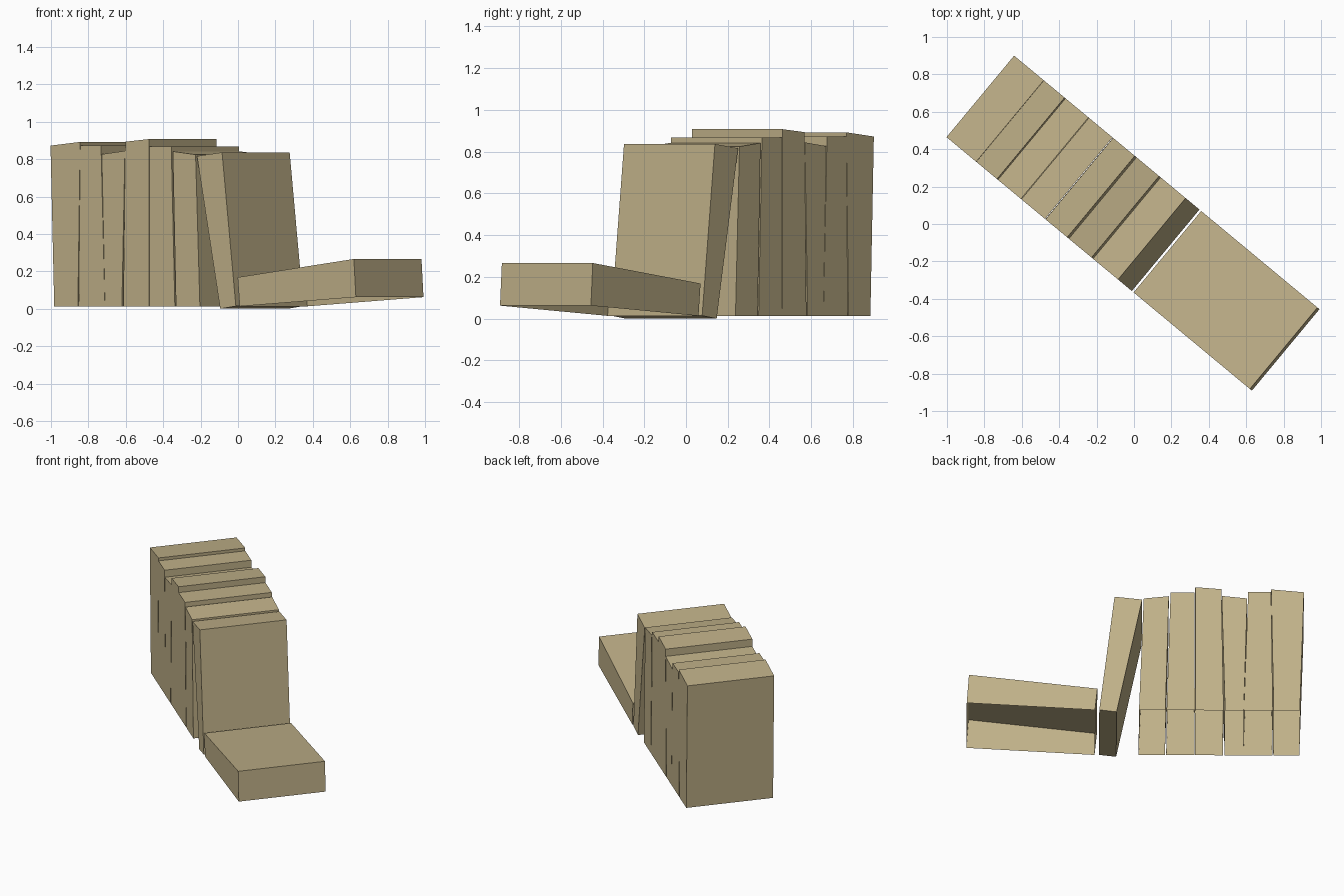
import bpy, bmesh, math
from mathutils import Matrix

if "Cube" in bpy.data.objects:
    bpy.data.objects.remove(bpy.data.objects["Cube"])

HALF_DEPTH = 0.283
ROW_TURN = Matrix.Rotation(math.radians(-39.7), 4, 'Z')

paper = bpy.data.materials.new("tan_cover")
paper.diffuse_color = (0.53, 0.44, 0.25, 1)
paper.use_nodes = True
paper.node_tree.nodes["Principled BSDF"].inputs["Base Color"].default_value = paper.diffuse_color


def book(name, profile, open_bottom=True):
    """Extrude a side profile (bottom-left, bottom-right, top-right, top-left)."""
    bm = bmesh.new()
    front = [bm.verts.new((s, -HALF_DEPTH, z)) for s, z in profile]
    back = [bm.verts.new((s, HALF_DEPTH, z)) for s, z in profile]
    bm.faces.new(front)
    bm.faces.new(back[::-1])
    # side 0 is the underside, hidden on most books and left open
    for i in range(1 if open_bottom else 0, 4):
        j = (i + 1) % 4
        bm.faces.new((front[j], front[i], back[i], back[j]))
    bm.transform(ROW_TURN)
    me = bpy.data.meshes.new(name)
    bm.to_mesh(me)
    bm.free()
    me.materials.append(paper)
    ob = bpy.data.objects.new(name, me)
    bpy.context.collection.objects.link(ob)


# Upright books: bottom left/right, top left/right along the row, top heights
upright = [
    (-1.042, -0.878, -1.068, -0.862, 0.872, 0.892),
    (-0.872, -0.690, -0.861, -0.717, 0.872, 0.872),
    (-0.689, -0.572, -0.711, -0.551, 0.826, 0.844),
    (-0.562, -0.384, -0.548, -0.384, 0.893, 0.907),
    (-0.381, -0.204, -0.380, -0.229, 0.868, 0.868),
    (-0.196, -0.030, -0.218, -0.060, 0.841, 0.824),
]
for n, (bl, br, tl, tr, zl, zr) in enumerate(upright, 1):
    book(f"upright_book_{n}", [(bl, 0.013), (br, 0.013), (tr, zr), (tl, zl)])

# Book leaning against the row
book("leaning_book", [(0.111, 0.0), (0.220, 0.014), (0.124, 0.836), (-0.050, 0.816)], False)

# Book lying on its side at the end of the row
book("lying_book", [(0.247, 0.013), (1.054, 0.062), (1.040, 0.266), (0.232, 0.168)])
